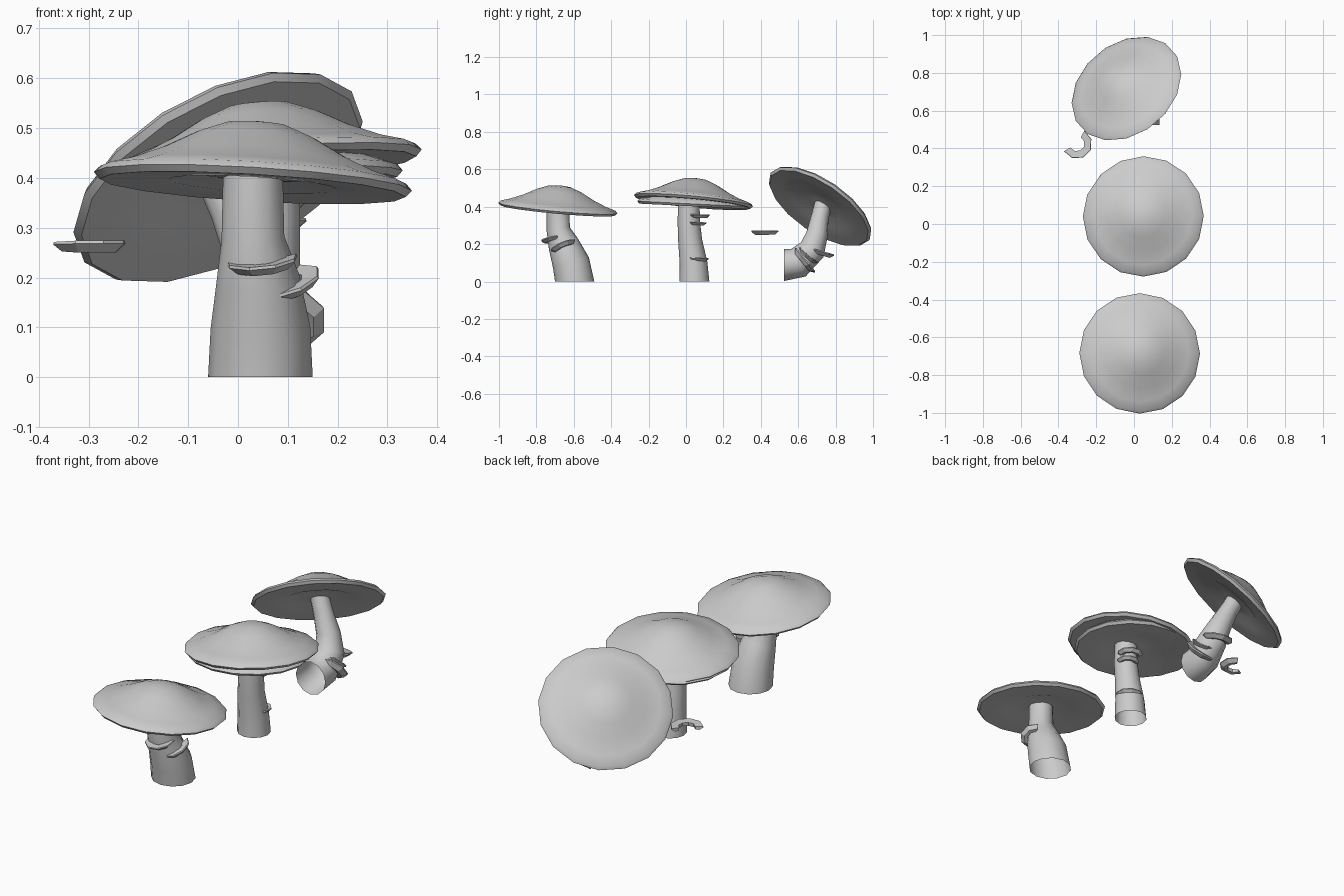
import bpy
import bmesh
from math import cos, sin, pi, radians
from mathutils import Vector, Matrix

if "Cube" in bpy.data.objects:
    bpy.data.objects.remove(bpy.data.objects["Cube"])

grey = bpy.data.materials.new("pale grey")
grey.use_nodes = True
grey.diffuse_color = (0.6, 0.6, 0.6, 1)
grey.node_tree.nodes["Principled BSDF"].inputs["Base Color"].default_value = (0.6, 0.6, 0.6, 1)


def frame(center, normal, facing=(1, 0, 0)):
    """Matrix with z along the normal and x towards the facing direction."""
    z = Vector(normal).normalized()
    x = Vector(facing)
    x = (x - z * x.dot(z)).normalized()
    m = Matrix((x, z.cross(x), z)).transposed().to_4x4()
    m.translation = Vector(center)
    return m


def skin(name, rings, closed=True, caps=False, smooth=40):
    """Join rows of points into a surface; one-point rows become tips."""
    bm = bmesh.new()
    rows = [[bm.verts.new(p) for p in ring] for ring in rings]
    for a, b in zip(rows, rows[1:]):
        n = max(len(a), len(b))
        for i in range(n if closed else n - 1):
            j = (i + 1) % n
            quad = [a[i % len(a)], a[j % len(a)], b[j % len(b)], b[i % len(b)]]
            bm.faces.new(list(dict.fromkeys(quad)))
    if caps:
        bm.faces.new(rows[0])
        bm.faces.new(rows[-1])
    bmesh.ops.recalc_face_normals(bm, faces=bm.faces)
    mesh = bpy.data.meshes.new(name)
    bm.to_mesh(mesh)
    bm.free()
    mesh.materials.append(grey)
    obj = bpy.data.objects.new(name, mesh)
    bpy.context.collection.objects.link(obj)
    bpy.ops.object.select_all(action='DESELECT')
    obj.select_set(True)
    bpy.context.view_layer.objects.active = obj
    bpy.ops.object.shade_smooth_by_angle(angle=radians(smooth))
    return obj


def circle(m, r, z=0, sides=16):
    if r == 0:
        return [m @ Vector((0, 0, z))]
    turns = [2 * pi * i / sides for i in range(sides)]
    return [m @ Vector((r * cos(t), r * sin(t), z)) for t in turns]


# Cap profile: dome, rolled rim, underside with a dimple at the stem
CAP = [(0, .122), (.06, .116), (.12, .093), (.19, .056), (.26, .027), (.308, .013),
       (.32, 0), (.308, -.013), (.25, -.01), (.17, -.006), (.11, .01), (.05, .004), (0, .004)]


def cap(name, center, normal, size=1):
    m = frame(center, normal)
    skin(name, [circle(m, r * size, z) for r, z in CAP])


def stem(name, path, start):
    """Open tapered tube; path holds (x, y, z, radius)."""
    pts = [Vector(p[:3]) for p in path]
    rings = []
    for i, p in enumerate(pts):
        along = Vector(start) if i == 0 else pts[min(i + 1, len(pts) - 1)] - pts[i - 1]
        side = (1, 0, 0)
        rings.append(circle(frame(p, along, side), path[i][3], sides=12))
    skin(name, rings, smooth=60)


def shelf(name, center, normal, facing, size=1):
    """Small crescent bracket: flat on top, tapering underneath."""
    m = frame(center, normal, facing)
    section = [(.04, .008), (.078, .012), (.08, .006), (.06, -.012), (.042, -.01)]
    rings = []
    for i in range(6):
        t = radians(-105 + 42 * i)
        taper = .8 if i in (0, 5) else 1
        rings.append([m @ (size * Vector((r * cos(t), r * sin(t), z * taper)))
                      for r, z in section])
    skin(name, rings, caps=True, smooth=25)


# Front mushroom
cap("front_cap", (.03, -.685, .393), (.06, .09, 1))
stem("front_stem", [(.045, -.595, 0, .105), (.045, -.615, .1, .1), (.04, -.655, .2, .083),
                    (.03, -.683, .28, .063), (.03, -.685, .41, .06)], (0, 0, 1))
shelf("front_shelf_upper", (.048, -.705, .228), (-.1, -.25, 1), (0, -1, 0), .93)
shelf("front_shelf_lower", (.095, -.65, .185), (-.3, -.4, 1), (.7, -.7, 0), .95)

# Middle mushroom with a doubled cap
cap("middle_cap", (.05, .04, .432), (-.08, .095, 1))
cap("middle_under_cap", (.03, .04, .415), (0, .05, 1), .94)
stem("middle_stem", [(.06, .045, 0, .08), (.06, .04, .1, .074), (.06, .022, .22, .064),
                     (.065, .015, .32, .06), (.065, .015, .43, .057)], (0, 0, 1))
for name, pos, size in (("top", (.08, .065, .35), .8), ("centre", (.085, .055, .31), .7),
                        ("bottom", (.075, .055, .118), .85)):
    shelf("middle_shelf_" + name, pos, (0, .04, 1), (.7, .6, 0), size)

# Back mushroom, bent over with a strongly tilted cap
cap("back_cap", (-.04, .717, .402), (-.42, .51, .75))
stem("back_stem", [(.05, .525, .088, .085), (.055, .6, .1, .083), (.055, .675, .17, .072),
                   (.03, .7, .25, .058), (-.01, .715, .34, .048), (-.05, .735, .425, .045)],
     (0, 1, 0))
shelf("back_shelf_low", (.09, .63, .11), (0, .8, .65), (1, 0, 0), 1.1)
shelf("back_shelf_middle", (.09, .65, .14), (.1, .65, .75), (1, .1, -.2), .85)
shelf("back_shelf_high", (.06, .715, .155), (0, .3, 1), (.5, .8, 0), 1)

# Loose crescent beside the back mushroom
shelf("loose_shelf", (-.302, .425, .262), (0, 0, 1), (.7, -.7, 0), 1)
